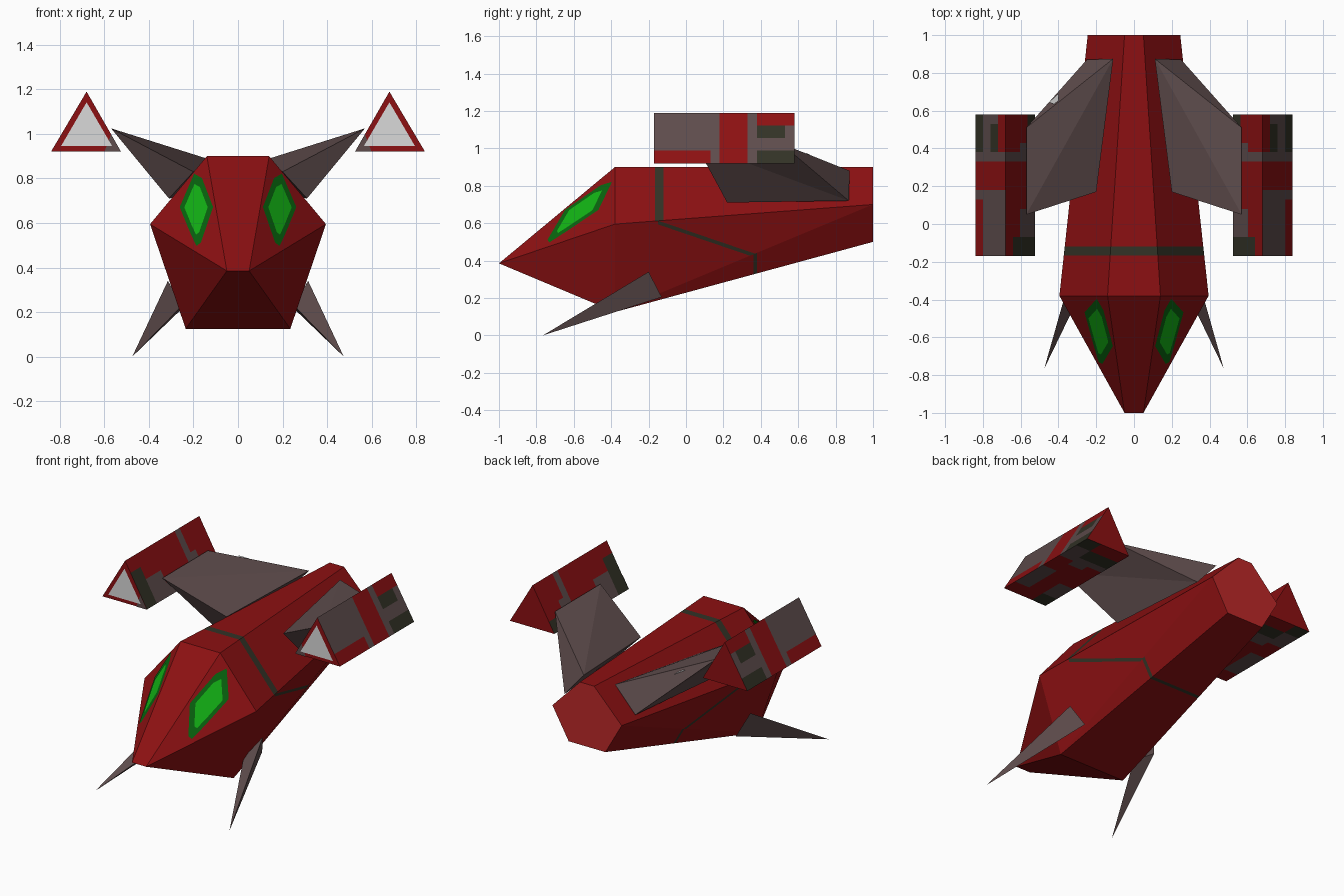
import bpy, bmesh
from mathutils import Vector

cube = bpy.data.objects.get("Cube")
if cube:
    bpy.data.objects.remove(cube)


def make_material(name, rgb):
    linear = [(c / 255 / 12.92 if c < 11 else ((c / 255 + 0.055) / 1.055) ** 2.4) for c in rgb]
    mat = bpy.data.materials.new(name)
    mat.use_nodes = True
    mat.diffuse_color = (*linear, 1)
    bsdf = mat.node_tree.nodes["Principled BSDF"]
    bsdf.inputs["Base Color"].default_value = (*linear, 1)
    bsdf.inputs["Roughness"].default_value = 0.8
    return mat


RED = make_material("hull red", (140, 16, 18))
TAIL = make_material("tail red", (188, 40, 40))
GREY = make_material("warm grey", (94, 76, 76))
OLIVE = make_material("dark olive", (50, 50, 38))
GREEN = make_material("bright green", (18, 178, 20))
DARK_GREEN = make_material("dark green", (8, 100, 14))
WHITE = make_material("pale grey", (218, 218, 218))


def finish(name, bm, mats):
    mesh = bpy.data.meshes.new(name)
    bm.to_mesh(mesh)
    bm.free()
    for m in mats:
        mesh.materials.append(m)
    obj = bpy.data.objects.new(name, mesh)
    bpy.context.collection.objects.link(obj)
    return obj


def mirror(p, s):
    return Vector((p[0] * s, p[1], p[2]))


def solid(name, points, faces, mat, s):
    bm = bmesh.new()
    vs = [bm.verts.new(mirror(p, s)) for p in points]
    for f in faces:
        bm.faces.new([vs[i] for i in f])
    bmesh.ops.recalc_face_normals(bm, faces=bm.faces)
    return finish(name, bm, [mat])


def plate(name, points, outward, mat, s):
    bm = bmesh.new()
    face = bm.faces.new([bm.verts.new(mirror(p, s)) for p in points])
    face.normal_update()
    if face.normal.dot(mirror(outward, s)) < 0:
        face.normal_flip()
    return finish(name, bm, [mat])


SIDES = (("left", 1), ("right", -1))

# Hull: a nose edge, a wide shoulder section and a narrower tail section
NOSE = (0.05, -1, 0.385)
TOP, SIDE, BOTTOM = (0.14, -0.38, 0.9), (0.395, -0.38, 0.595), (0.235, -0.38, 0.125)
TAIL_TOP, TAIL_SIDE, TAIL_BOTTOM = (0.05, 1, 0.9), (0.245, 1, 0.7), (0.13, 1, 0.5)
half = [NOSE, TOP, SIDE, BOTTOM, TAIL_TOP, TAIL_SIDE, TAIL_BOTTOM]
bm = bmesh.new()
zone = bm.faces.layers.int.new("zone")
vert = {s: [bm.verts.new(mirror(p, s)) for p in half] for _, s in SIDES}
PLAIN, UPPER, FLANK, BELLY, REAR = range(5)


def hull_face(verts, z):
    bm.faces.new(verts)[zone] = z


for _, s in SIDES:
    v = vert[s]
    for idx, z in (((0, 1, 2), PLAIN), ((0, 2, 3), PLAIN), ((1, 4, 5, 2), UPPER),
                   ((2, 5, 3), FLANK), ((3, 5, 6), BELLY)):
        hull_face([v[i] for i in idx], z)
a, b = vert[1], vert[-1]
for i, j, z in ((0, 1, PLAIN), (0, 3, PLAIN), (1, 4, UPPER), (3, 6, BELLY)):
    hull_face([a[i], a[j], b[j], b[i]], z)
hull_face([a[4], a[5], a[6], b[6], b[5], b[4]], REAR)
bmesh.ops.recalc_face_normals(bm, faces=bm.faces)

# Painted seams cut into the hull: zone, two plane points, plane normal
ALONG, SLANT = Vector((0, 1, 0)), Vector((0, 0.34, 1)).normalized()
SEAMS = {UPPER: (Vector((0, -0.167, 0)), Vector((0, -0.12, 0)), ALONG),
         FLANK: (Vector((0, 0.36, 0.42)), Vector((0, 0.36, 0.44)), SLANT),
         BELLY: (Vector((0, 0.36, 0)), Vector((0, 0.38, 0)), ALONG)}
extra = (Vector((0, -0.15, 0)), Vector((0, 0.37, 0)))


def cut(z, co, no):
    faces = [f for f in bm.faces if f[zone] == z]
    geom = set(faces)
    for f in faces:
        geom.update(f.edges)
        geom.update(f.verts)
    bmesh.ops.bisect_plane(bm, geom=list(geom), plane_co=co, plane_no=no)


for z, (lo, hi, no) in SEAMS.items():
    cut(z, lo, no)
    cut(z, hi, no)
for co in extra:
    cut(FLANK, co, ALONG)
for f in bm.faces:
    c = f.calc_center_median()
    if f[zone] == REAR:
        f.material_index = 2
    elif f[zone] in SEAMS:
        lo, hi, no = SEAMS[f[zone]]
        inside = lo.dot(no) < c.dot(no) < hi.dot(no)
        if f[zone] == FLANK:
            inside = inside and extra[0].y < c.y < extra[1].y
        f.material_index = int(inside)
bm.faces.layers.int.remove(zone)
finish("hull", bm, [RED, OLIVE, TAIL])

# Eyes: flat plates lying on the sloping nose panels
A, B, C = Vector(NOSE), Vector(TOP), Vector(SIDE)
NORMAL = (C - A).cross(B - A).normalized()
if NORMAL.z < 0:
    NORMAL = -NORMAL
EYE = [(0.195, 0.82), (0.16, 0.80), (0.11, 0.67), (0.165, 0.51), (0.185, 0.495), (0.215, 0.56), (0.26, 0.67)]


def on_nose(x, z, lift):
    y = A.y - (NORMAL.x * (x - A.x) + NORMAL.z * (z - A.z)) / NORMAL.y
    return Vector((x, y, z)) + NORMAL * lift


for side, s in SIDES:
    for part, scale, lift, mat in (("eye_rim", 1, 0.003, DARK_GREEN), ("eye", 0.7, 0.006, GREEN)):
        pts = [on_nose(0.184 + (x - 0.184) * scale, 0.66 + (z - 0.66) * scale, lift) for x, z in EYE]
        plate(f"{side}_{part}", pts, NORMAL, mat, s)

# Upper wings: an inner rib against the hull tapering to an outer edge
WING = [(0.57, 0.05, 1.025), (0.57, 0.51, 1.025), (0.20, 0.17, 0.83),
        (0.11, 0.875, 0.88), (0.31, 0.22, 0.71), (0.25, 0.87, 0.72)]
WING_FACES = [(0, 2, 3), (0, 3, 1), (1, 3, 5), (0, 1, 5), (0, 5, 4), (0, 4, 2), (2, 4, 5, 3)]
# Lower fins: slim spikes sweeping forward and down
FIN = [(0.475, -0.765, 0), (0.315, -0.2, 0.34), (0.262, -0.13, 0.205), (0.25, -0.3, 0.23)]
FIN_FACES = [(0, 1, 2), (0, 2, 3), (0, 3, 1), (1, 3, 2)]
for side, s in SIDES:
    solid(f"{side}_wing", WING, WING_FACES, GREY, s)
    solid(f"{side}_fin", FIN, FIN_FACES, GREY, s)
plate("wing_chip", [(0.40, 0.69, 0.95), (0.45, 0.645, 0.975), (0.40, 0.625, 0.955)], (0.5, 1, 0.5), WHITE, -1)

# Pods: triangular prisms with a camouflage map on each long face
FRONT, BACK = -0.17, 0.58
APEX, INNER, OUTER = (0.68, 1.19), (0.525, 0.92), (0.84, 0.92)
CAMO = {"R": 0, "G": 1, "O": 2}
OUTER_MAP = ["GGGGGGGRRRGRRRR",
             "GGGGGGGRRRGOOOG",
             "GGGGGGGRRRGGGGG",
             "RRRRRRGRRRGOOOO"]
INNER_MAP = ["RRRRRRRRRRGRRRR",
             "OORRRRRRRRGRRRR",
             "OOGGGRRRRRGGRRR",
             "OOGGGGGRRRGGOOO"]
UNDER_MAP = ["OOGGGRRRRRGOORR",
             "RRRRRRRRRGGOORR",
             "RRGGGGGRRRGGGOO"]


def camo_panel(bm, start, end, rows, s):
    start, end = Vector(start), Vector(end)
    n, m = len(rows), len(rows[0])
    grid = []
    for i in range(n + 1):
        p = start.lerp(end, i / n)
        grid.append([bm.verts.new((s * p.x, FRONT + (BACK - FRONT) * j / m, p.y)) for j in range(m + 1)])
    for i, row in enumerate(rows):
        for j, letter in enumerate(row):
            f = bm.faces.new((grid[i][j], grid[i][j + 1], grid[i + 1][j + 1], grid[i + 1][j]))
            f.material_index = CAMO[letter]


for side, s in SIDES:
    bm = bmesh.new()
    camo_panel(bm, APEX, OUTER, OUTER_MAP, s)
    camo_panel(bm, APEX, INNER, INNER_MAP, s)
    camo_panel(bm, INNER, OUTER, UNDER_MAP, s)
    bmesh.ops.remove_doubles(bm, verts=bm.verts, dist=0.0001)
    bmesh.ops.holes_fill(bm, edges=[e for e in bm.edges if e.is_boundary])
    for f in bm.faces:
        if len(f.verts) > 4:
            f.material_index = 0
    bmesh.ops.recalc_face_normals(bm, faces=bm.faces)
    finish(f"{side}_pod", bm, [RED, GREY, OLIVE])
    # Pod nose: pale triangle over a grey inner corner
    forward = (0, -1, 0)
    y = FRONT - 0.003
    plate(f"{side}_pod_corner", [(0.525, y, 0.92), (0.60, y, 0.92), (0.57, y, 0.998)], forward, GREY, s)
    y -= 0.003
    plate(f"{side}_pod_lens", [(0.565, y, 0.945), (0.795, y, 0.945), (0.68, y, 1.142)], forward, WHITE, s)
